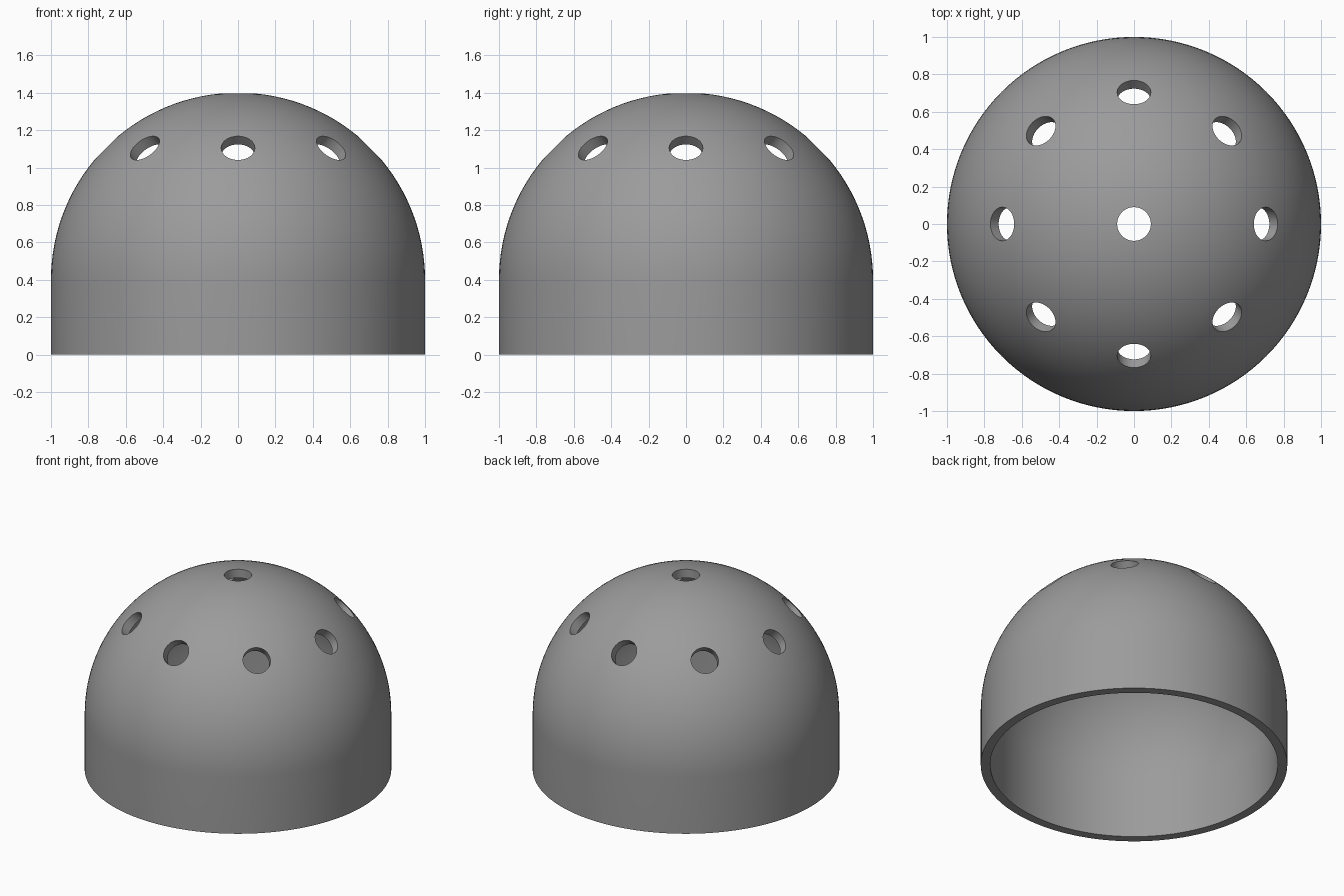
import bpy, bmesh, math
from mathutils import Vector

if "Cube" in bpy.data.objects:
    bpy.data.objects.remove(bpy.data.objects["Cube"])

R, WALL, BASE, HOLE = 1.0, 0.062, 0.4, 0.09
SEGMENTS, RINGS = 128, 32

grey = bpy.data.materials.new("mid grey")
grey.diffuse_color = (0.33, 0.33, 0.33, 1)
grey.use_nodes = True
grey.node_tree.nodes["Principled BSDF"].inputs["Base Color"].default_value = grey.diffuse_color


def arc(radius):
    """Straight wall and quarter circle, from the rim up to the pole."""
    pts = [(radius, 0.0)]
    for i in range(RINGS + 1):
        a = math.pi / 2 * i / RINGS
        pts.append((radius * math.cos(a) if i < RINGS else 0.0, BASE + radius * math.sin(a)))
    return pts


# Hollow domed shell: closed wall profile spun about z
bm = bmesh.new()
outer, inner = arc(R), arc(R - WALL)
profile = [bm.verts.new((x, 0, z)) for x, z in outer + inner[::-1]]
edges = [bm.edges.new((a, b)) for a, b in zip(profile, profile[1:] + profile[:1])
         if not (a.co.x == 0 and b.co.x == 0)]
bmesh.ops.spin(bm, geom=profile + edges, axis=(0, 0, 1), cent=(0, 0, 0),
               angle=2 * math.pi, steps=SEGMENTS, use_duplicate=False)
bmesh.ops.remove_doubles(bm, verts=bm.verts, dist=1e-4)
bmesh.ops.recalc_face_normals(bm, faces=bm.faces)
mesh = bpy.data.meshes.new("dome_shell")
bm.to_mesh(mesh)
bm.free()
mesh.materials.append(grey)
shell = bpy.data.objects.new("dome_shell", mesh)
bpy.context.collection.objects.link(shell)

# Hole cutters: one at the crown and a ring of eight at 45 degrees, all radial
directions = [Vector((0, 0, 1))]
for i in range(8):
    a = i * math.pi / 4
    directions.append(Vector((math.cos(a), math.sin(a), 1)).normalized())
cutters = []
for d in directions:
    bpy.ops.mesh.primitive_cylinder_add(
        vertices=48, radius=HOLE, depth=0.4, location=Vector((0, 0, BASE)) + d * R,
        rotation=d.to_track_quat('Z', 'Y').to_euler())
    cutters.append(bpy.context.object)
bpy.ops.object.select_all(action='DESELECT')
for c in cutters:
    c.select_set(True)
bpy.context.view_layer.objects.active = cutters[0]
bpy.ops.object.join()
cutter = bpy.context.object
cutter.name = "hole_cutter"
cutter.hide_render = True

# Cut the holes, then smooth everything but the sharp rims
bpy.ops.object.select_all(action='DESELECT')
shell.select_set(True)
bpy.context.view_layer.objects.active = shell
cut = shell.modifiers.new("holes", 'BOOLEAN')
cut.operation, cut.solver, cut.object = 'DIFFERENCE', 'EXACT', cutter
bpy.ops.object.modifier_apply(modifier=cut.name)
bpy.data.objects.remove(cutter)
bpy.ops.object.shade_smooth_by_angle(angle=math.radians(30))
